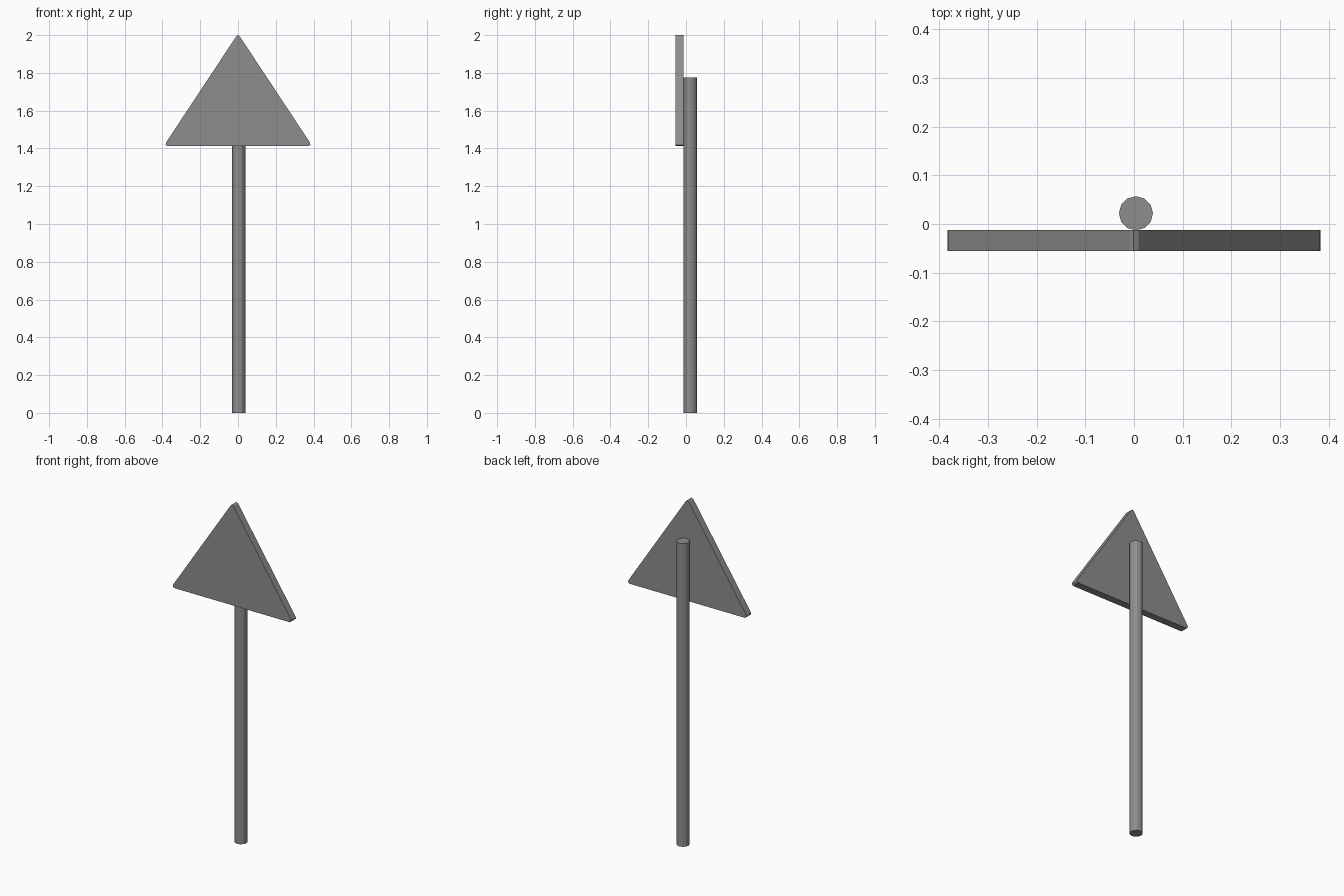
import bpy
import bmesh
from mathutils import Matrix, Vector

cube = bpy.data.objects.get("Cube")
if cube:
    bpy.data.objects.remove(cube, do_unlink=True)

# One flat grey for the whole sign
grey = bpy.data.materials.new("metal grey")
grey.use_nodes = True
colour = (0.27, 0.27, 0.27, 1)
grey.diffuse_color = colour
grey.node_tree.nodes["Principled BSDF"].inputs["Base Color"].default_value = colour


def add_part(name, bm):
    mesh = bpy.data.meshes.new(name)
    bmesh.ops.recalc_face_normals(bm, faces=bm.faces[:])
    bm.to_mesh(mesh)
    bm.free()
    mesh.materials.append(grey)
    obj = bpy.data.objects.new(name, mesh)
    bpy.context.collection.objects.link(obj)
    return obj


# Round post behind the plate
POST_HEIGHT = 1.775
bm = bmesh.new()
bmesh.ops.create_cone(bm, cap_ends=True, segments=12, radius1=0.035, radius2=0.035,
                      depth=POST_HEIGHT,
                      matrix=Matrix.Translation((0.004, 0.022, POST_HEIGHT / 2)))
add_part("post", bm)

# Triangular plate with clipped corners, extruded backwards
FRONT, BACK = -0.055, -0.012
side = [(0.374, 1.412), (0.383, 1.419), (0.382, 1.430), (0.009, 1.994)]
outline = side + [(-0.001, 2.0)] + [(-x, z) for x, z in reversed(side)]
bm = bmesh.new()
face = bm.faces.new([bm.verts.new((x, FRONT, z)) for x, z in outline])
extruded = bmesh.ops.extrude_face_region(bm, geom=[face])
moved = [v for v in extruded["geom"] if isinstance(v, bmesh.types.BMVert)]
bmesh.ops.translate(bm, verts=moved, vec=Vector((0, BACK - FRONT, 0)))
add_part("sign_plate", bm)
